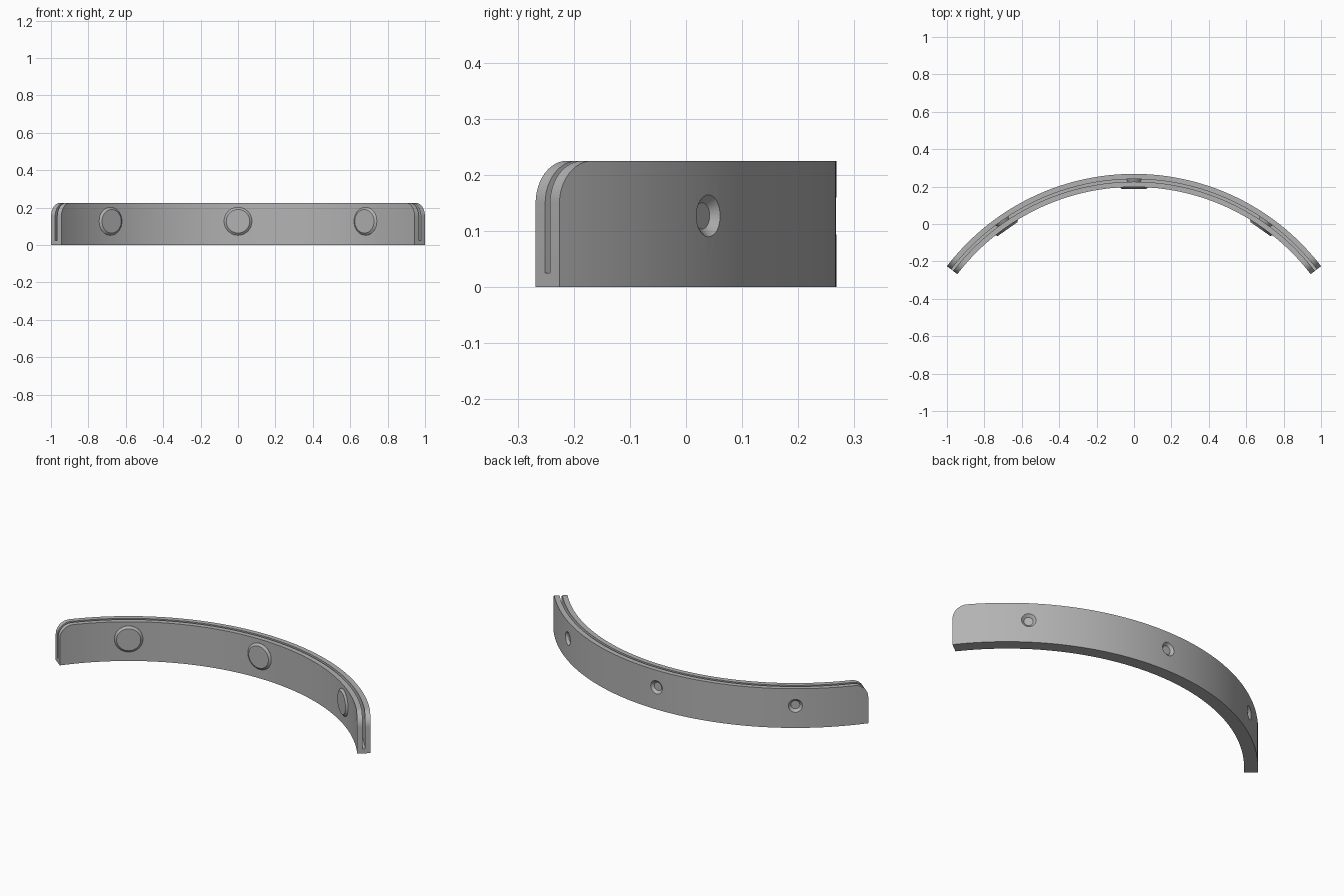
import bpy, bmesh, math
from mathutils import Matrix

if "Cube" in bpy.data.objects:
    bpy.data.objects.remove(bpy.data.objects["Cube"])

R_OUT, R_IN, CENTRE_Y = 1.26, 1.19, -0.992
HEIGHT, CORNER = 0.225, 0.075
SLOT_IN, SLOT_OUT, SLOT_FLOOR = 1.218, 1.232, 0.025
HALF = math.asin(1 / R_OUT)
STUD_ANGLES = {"left": math.radians(35), "middle": 0, "right": math.radians(-35)}
STUD_Z = 0.127

grey = bpy.data.materials.new("mid grey")
grey.use_nodes = True
grey.diffuse_color = (0.45, 0.45, 0.45, 1)
grey.node_tree.nodes["Principled BSDF"].inputs["Base Color"].default_value = grey.diffuse_color


def finish(name, bm):
    bmesh.ops.recalc_face_normals(bm, faces=bm.faces)
    mesh = bpy.data.meshes.new(name)
    bm.to_mesh(mesh)
    bm.free()
    mesh.materials.append(grey)
    obj = bpy.data.objects.new(name, mesh)
    bpy.context.collection.objects.link(obj)
    return obj


def smooth(obj):
    bpy.ops.object.select_all(action='DESELECT')
    obj.select_set(True)
    bpy.context.view_layer.objects.active = obj
    bpy.ops.object.shade_smooth_by_angle(angle=math.radians(25))


def loft(bm, rings):
    """Skin a list of closed rings and cap both ends."""
    rings = [[bm.verts.new(p) for p in ring] for ring in rings]
    n = len(rings[0])
    for a, b in zip(rings, rings[1:]):
        for i in range(n):
            j = (i + 1) % n
            bm.faces.new((a[i], a[j], b[j], b[i]))
    bm.faces.new(rings[0])
    bm.faces.new(rings[-1])


def revolve(name, angle, profile, segments=40):
    """Turn (distance from arc centre, radius) pairs about a radial axis."""
    bm = bmesh.new()
    loft(bm, [[(r * math.cos(t), d, r * math.sin(t)) for t in
               (2 * math.pi * i / segments for i in range(segments))]
              for d, r in profile])
    bm.transform(Matrix.Translation((0, CENTRE_Y, STUD_Z)) @ Matrix.Rotation(-angle, 4, 'Z'))
    return finish(name, bm)


# Curved band: U-shaped section swept along the arc, rounded at the top ends
corner_steps = 12
stations = []
for i in range(corner_steps + 1):
    t = math.pi / 2 * i / corner_steps
    stations.append((-HALF + CORNER * (1 - math.cos(t)) / R_OUT,
                     HEIGHT - CORNER * (1 - math.sin(t))))
start = stations[-1][0]
main = [(start * (1 - 2 * i / 64), HEIGHT) for i in range(1, 64)]
stations = stations + main + [(-a, z) for a, z in reversed(stations)]

rings = []
for a, top in stations:
    section = [(R_IN, 0), (R_OUT, 0), (R_OUT, top), (SLOT_OUT, top),
               (SLOT_OUT, SLOT_FLOOR), (SLOT_IN, SLOT_FLOOR), (SLOT_IN, top), (R_IN, top)]
    rings.append([(r * math.sin(a), CENTRE_Y + r * math.cos(a), z) for r, z in section])
bm = bmesh.new()
loft(bm, rings)
band = finish("curved_band", bm)

# Countersunk holes on the outer face
for side, angle in STUD_ANGLES.items():
    cutter = revolve("hole_cutter", angle, [(R_OUT - 0.014, 0.0235), (R_OUT + 0.004, 0.0415)])
    cutter.hide_render = True
    mod = band.modifiers.new("hole", 'BOOLEAN')
    mod.operation, mod.solver, mod.object = 'DIFFERENCE', 'EXACT', cutter
    bpy.context.view_layer.objects.active = band
    bpy.ops.object.modifier_apply(modifier=mod.name)
    bpy.data.objects.remove(cutter)
smooth(band)

# Chamfered round pads on the inner face, with pegs bridging the slot
for side, angle in STUD_ANGLES.items():
    smooth(revolve(side + "_pad", angle,
                   [(R_IN - 0.012, 0.063), (R_IN - 0.002, 0.075), (R_IN + 0.004, 0.075)]))
    smooth(revolve(side + "_peg", angle, [(SLOT_IN - 0.004, 0.034), (SLOT_OUT + 0.004, 0.044)]))
